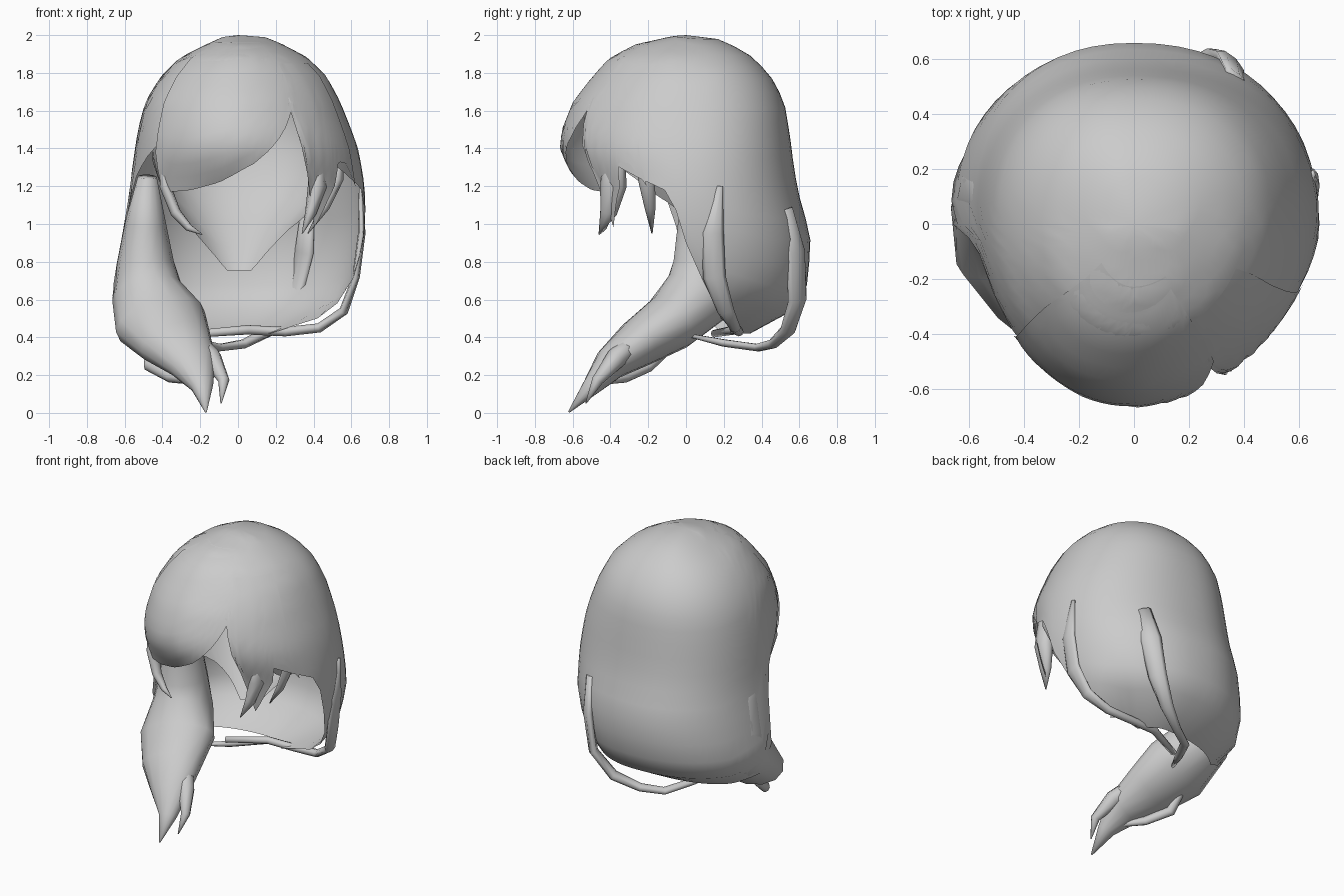
import bpy, bmesh, math
from mathutils import Vector

# Head/hair envelope: z, left x, right x, front y, back y
LEVELS = [(2.0, 0, 0, 0, 0), (1.995, .07, .13, .07, .13), (1.95, .17, .24, .27, .24),
          (1.88, .31, .37, .40, .36), (1.78, .41, .47, .49, .45), (1.65, .49, .54, .59, .52),
          (1.5, .53, .60, .65, .545), (1.4, .545, .635, .66, .56), (1.3, .56, .655, .62, .57),
          (1.2, .57, .67, .55, .59), (1.1, .58, .675, .52, .61), (.95, .61, .67, .48, .66),
          (.75, .65, .63, .35, .65), (.6, .67, .56, .2, .63), (.5, .64, .44, .1, .53),
          (.42, .54, .22, .05, .34)]
# Inner cap narrows towards the nape
CAP_SCALE = [(.75, .18), (.97, .42), (1.1, .62), (1.3, .8), (1.5, .88), (2.0, .9)]


def lerp_table(keys, v):
    for a, b in zip(keys, keys[1:]):
        if a[0] <= v <= b[0]:
            t = (v - a[0]) / (b[0] - a[0])
            return [p + (q - p) * t for p, q in zip(a, b)][1:]
    return list((keys[0] if v < keys[0][0] else keys[-1])[1:])


def envelope(deg, z, scale, zscale):
    xl, xr, yf, yb = lerp_table(LEVELS[::-1], z)
    s, c = math.sin(math.radians(deg)), math.cos(math.radians(deg))
    k = scale if isinstance(scale, float) else lerp_table(scale, z)[0]
    ex = .9 if c > 0 else (1.1 if s > 0 else 1)      # boxier at the back
    ey = .9 if c > 0 else 1
    x = math.copysign(abs(s) ** ex, s) * (xr if s > 0 else xl)
    y = math.copysign(abs(c) ** ey, c) * (yb if c > 0 else yf)
    return Vector((x * k, y * k, 1.2 + (z - 1.2) * zscale))


def finish(bm, name):
    bmesh.ops.remove_doubles(bm, verts=bm.verts, dist=.0005)
    bmesh.ops.recalc_face_normals(bm, faces=bm.faces)
    for f in bm.faces:
        f.smooth = True
    me = bpy.data.meshes.new(name)
    bm.to_mesh(me)
    bm.free()
    ob = bpy.data.objects.new(name, me)
    bpy.context.collection.objects.link(ob)
    return ob


def patch(name, bottom, top, cols, rows, scale=1.0, zscale=1.0, power=1.5):
    """Sheet on the envelope; bottom = (angle, z) keys, 0 deg = back, 90 = right."""
    bm = bmesh.new()
    a0, a1 = bottom[0][0], bottom[-1][0]
    grid = []
    for i in range(cols + 1):
        a = a0 + (a1 - a0) * i / cols
        zb = lerp_table(bottom, a)[0]
        grid.append([bm.verts.new(envelope(a, top - (top - zb) * (j / rows) ** power, scale, zscale))
                     for j in range(rows + 1)])
    for p, q in zip(grid, grid[1:]):
        for j in range(rows):
            bm.faces.new((p[j], q[j], q[j + 1], p[j + 1]))
    return finish(bm, name)


def lock(name, path, ref=(1, 0, 0), sides=8):
    """Tapered lock of hair: path points are x, y, z, half width, half depth."""
    bm = bmesh.new()
    pts = [Vector(p[:3]) for p in path]
    rings = []
    for i, p in enumerate(path):
        t = (pts[min(i + 1, len(pts) - 1)] - pts[max(i - 1, 0)]).normalized()
        r = Vector(ref)
        u = (r - t * r.dot(t)).normalized()
        v = t.cross(u)
        rings.append([bm.verts.new(pts[i] + u * p[3] * math.cos(k * math.tau / sides)
                                   + v * p[4] * math.sin(k * math.tau / sides)) for k in range(sides)])
    for a, b in zip(rings, rings[1:]):
        for k in range(sides):
            n = (k + 1) % sides
            bm.faces.new((a[k], a[n], b[n], b[k]))
    bm.faces.new(rings[0])
    bm.faces.new(rings[-1])
    return finish(bm, name)


# Main hair shell, open at the face
patch("hair_shell", [(-180, 1.75), (-140, 1.5), (-120, 1.36), (-108, 1.25), (-98, 1.1), (-92, .75),
                     (-85, .5), (-60, .42), (50, .42), (72, .5), (81, .62), (87, .8), (93, 1.0),
                     (100, 1.17), (115, 1.24), (128, 1.32), (145, 1.65), (180, 1.75)], 2.0, 60, 18)

# Inner cap lining the head, tapering to the nape
patch("inner_cap", [(-180, 1.75), (-135, 1.3), (-120, 1.17), (-95, 1.06), (-70, .96), (-30, .75),
                    (40, .75), (70, .96), (95, 1.06), (120, 1.17), (132, 1.35), (142, 1.65), (180, 1.75)],
      2.0, 40, 14, CAP_SCALE, .99)

# Swept fringe
patch("fringe", [(146, 1.64), (150, 1.56), (155, 1.48), (163, 1.39), (171, 1.32), (190, 1.22),
                 (205, 1.18), (218, 1.17), (225, 1.2), (232, 1.38)], 1.96, 24, 12, 1.012, power=1.1)

# Right temple lock sheet with its pointed ends
patch("temple_sheet", [(112, 1.2), (118, 1.32), (124, 1.33), (129, 1.2), (134, 1.12), (139, 1.02),
                       (142, .97), (143.5, 1.15), (145, 1.35), (149, 1.64)], 1.85, 24, 10, 1.008, power=1)
lock("temple_tip_front", [(.42, -.37, 1.45, .03, .05), (.42, -.385, 1.2, .05, .07),
                          (.385, -.41, 1.06, .03, .045), (.34, -.46, .95, .003, .003)])
lock("temple_tip_back", [(.54, -.22, 1.42, .02, .04), (.53, -.21, 1.24, .03, .045),
                         (.46, -.19, 1.09, .025, .03), (.37, -.18, .95, .003, .003)])

# Thin left temple strand
lock("left_temple_strand", [(-.4, -.39, 1.42, .01, .03), (-.385, -.39, 1.2, .03, .05),
                            (-.33, -.42, 1.06, .028, .035), (-.26, -.44, .98, .02, .02),
                            (-.19, -.46, .945, .003, .003)])

# Gathered tail falling forward over the left shoulder
lock("shoulder_tail", [(-.48, .04, 1.25, .05, .06), (-.49, .09, 1.0, .11, .14), (-.49, .1, .8, .15, .17),
                       (-.48, .08, .63, .19, .2), (-.41, -.08, .48, .25, .16),
                       (-.33, -.25, .37, .2, .13), (-.24, -.4, .26, .13, .09),
                       (-.19, -.5, .14, .06, .05), (-.17, -.62, .005, .005, .005)], sides=14)
lock("tail_tip_inner", [(-.24, -.24, .4, .05, .05), (-.14, -.37, .29, .055, .055),
                        (-.075, -.47, .17, .03, .03), (-.09, -.53, .05, .003, .003)])
lock("tail_strand_outer", [(-.46, -.06, .38, .03, .03), (-.47, -.2, .25, .035, .03),
                           (-.36, -.32, .19, .03, .025), (-.25, -.42, .17, .02, .02),
                           (-.18, -.5, .1, .004, .004)], (0, 0, 1))

# Loose strands sweeping under the back hair to the tail
lock("side_loose_strand", [(.65, .18, 1.2, .015, .01), (.655, .14, .95, .06, .02),
                           (.625, .15, .72, .06, .02), (.56, .21, .54, .045, .025),
                           (.43, .26, .45, .03, .025), (.25, .28, .43, .025, .025),
                           (.05, .26, .44, .025, .025), (-.2, .15, .42, .02, .02)], (0, 1, 0))
lock("back_loose_strand", [(.37, .53, 1.08, .05, .02), (.35, .58, .85, .07, .03),
                           (.3, .59, .6, .06, .03), (.18, .54, .44, .045, .03),
                           (.03, .46, .365, .03, .025), (-.1, .38, .345, .03, .02),
                           (-.2, .2, .37, .025, .02), (-.3, .02, .41, .01, .01)], (.7, -.7, .3))
